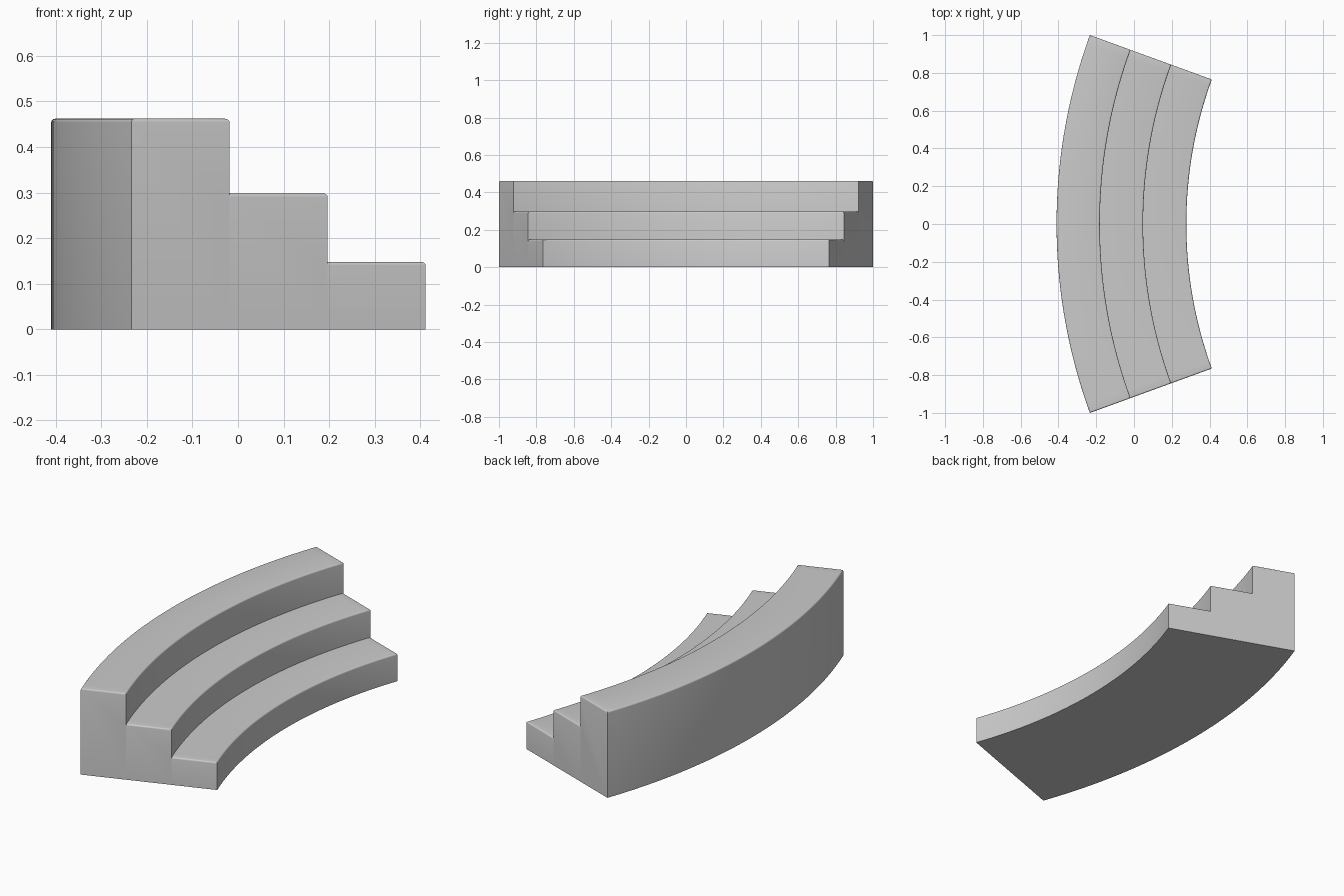
import bpy, bmesh, math

if "Cube" in bpy.data.objects:
    bpy.data.objects.remove(bpy.data.objects["Cube"])

HALF = math.radians(20)      # half of the arc swept by the steps
R_OUT, R_IN = 2.924, 2.237   # outer and inner radius
CX = R_OUT - 0.41            # arc centre on x
SEG = 40
BEVEL = 0.008
HEIGHTS = [0.462, 0.298, 0.148]
NAMES = ["top_step", "middle_step", "bottom_step"]
WIDTH = (R_OUT - R_IN) / 3


def curved_step(name, index):
    ro = R_OUT - WIDTH * index
    ri = ro - WIDTH
    h = HEIGHTS[index]
    # Section: outer bottom, outer top, inner top, (hidden joint), inner bottom
    section = [(ro, 0), (ro, h), (ri, h)]
    hidden = set()
    if index > 0:
        hidden.add(0)
    if index < 2:
        section.append((ri, HEIGHTS[index + 1] - BEVEL * 1.5))
        hidden.add(3)
    section.append((ri, 0))
    n = len(section)

    bm = bmesh.new()
    rings = []
    for i in range(SEG + 1):
        a = -HALF + 2 * HALF * i / SEG
        rings.append([bm.verts.new((CX - r * math.cos(a), r * math.sin(a), z))
                      for r, z in section])
    # Sweep the section, leaving out the walls buried between steps
    for a, b in zip(rings, rings[1:]):
        for k in range(n):
            if k not in hidden:
                m = (k + 1) % n
                bm.faces.new((a[k], b[k], b[m], a[m]))
    bm.faces.new(rings[0])
    bm.faces.new(rings[-1][::-1])

    # Soften the nose and the end edges of the tread
    edges = []
    for e in bm.edges:
        if all(abs(v.co.z - h) < 1e-5 for v in e.verts) and len(e.link_faces) == 2:
            f1, f2 = e.link_faces
            f1.normal_update()
            f2.normal_update()
            if abs(f1.normal.dot(f2.normal)) < 0.5:
                edges.append(e)
    bmesh.ops.bevel(bm, geom=edges, offset=BEVEL, segments=4,
                    profile=0.5, affect='EDGES')
    bmesh.ops.recalc_face_normals(bm, faces=bm.faces[:])

    me = bpy.data.meshes.new(name)
    bm.to_mesh(me)
    bm.free()
    ob = bpy.data.objects.new(name, me)
    bpy.context.collection.objects.link(ob)
    bpy.ops.object.select_all(action='DESELECT')
    ob.select_set(True)
    bpy.context.view_layer.objects.active = ob
    bpy.ops.object.shade_smooth_by_angle(angle=math.radians(30))


for i, name in enumerate(NAMES):
    curved_step(name, i)
